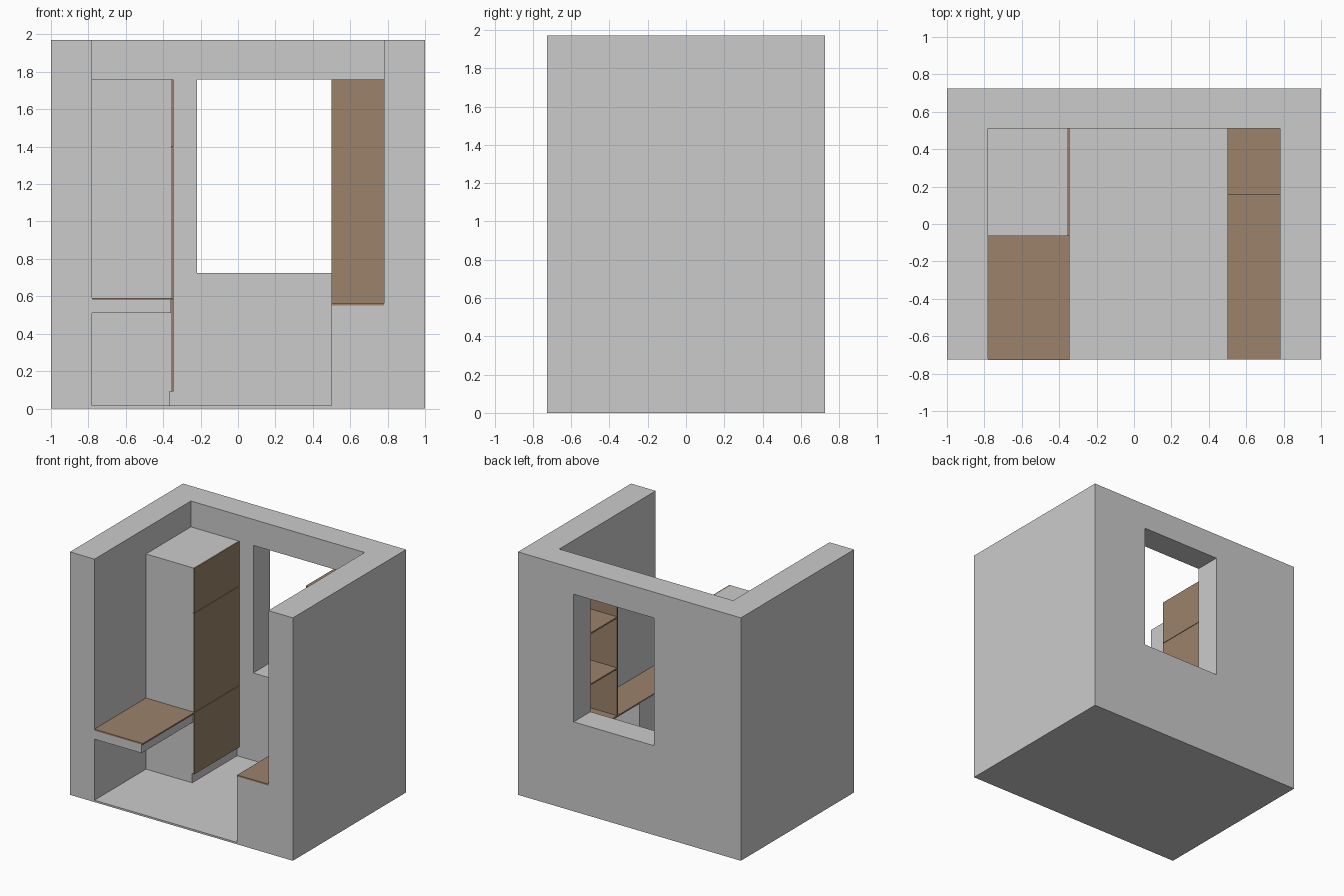
import bpy, bmesh
from mathutils import Vector

if "Cube" in bpy.data.objects:
    bpy.data.objects.remove(bpy.data.objects["Cube"])


def material(name, rgb):
    m = bpy.data.materials.new(name)
    m.diffuse_color = (*rgb, 1.0)
    m.use_nodes = True
    m.node_tree.nodes["Principled BSDF"].inputs["Base Color"].default_value = m.diffuse_color
    return m


GRAY = material("light_gray", (0.6, 0.6, 0.6))
BROWN = material("wood_brown", (0.33, 0.225, 0.145))


def box(name, x, y, z, mat=GRAY):
    """Box from (min, max) ranges on each axis."""
    bm = bmesh.new()
    bmesh.ops.create_cube(bm, size=1.0)
    for v in bm.verts:
        v.co = Vector([r[0] if c < 0 else r[1] for c, r in zip(v.co, (x, y, z))])
    me = bpy.data.meshes.new(name)
    bm.to_mesh(me)
    bm.free()
    me.materials.append(mat)
    ob = bpy.data.objects.new(name, me)
    bpy.context.collection.objects.link(ob)
    return ob


def cut(target, cutter):
    """Subtract the cutter and remove it."""
    mod = target.modifiers.new("cut", "BOOLEAN")
    mod.operation = "DIFFERENCE"
    mod.solver = "EXACT"
    mod.object = cutter
    cutter.hide_render = True
    bpy.context.view_layer.objects.active = target
    bpy.ops.object.modifier_apply(modifier=mod.name)
    bpy.data.objects.remove(cutter)


# Main dimensions
H, F, B = 1.97, -0.725, 0.725      # wall height, front and back planes
WL, WR, WB = -0.78, 0.78, 0.51     # inner faces of the walls
FLOOR = 0.015
TOP = 1.76                         # window head and cabinet tops
T = 0.012                          # board thickness

# Room shell: floor and three walls, open at the front and top, with a window
room = box("room_shell", (-1, 1), (F, B), (0, H))
cut(room, box("room_cutter", (WL, WR), (F - 0.5, WB), (FLOOR, H + 0.5)))
cut(room, box("window_cutter", (-0.22, 0.5), (0.3, 1.0), (0.725, TOP)))

# Wardrobe: body, plinth and three stacked doors
WF = -0.065
box("wardrobe_body", (WL, -0.357), (WF, WB), (0.09, TOP))
box("wardrobe_plinth", (WL, -0.365), (WF, WB), (FLOOR, 0.09))
for i, (z0, z1) in enumerate([(0.09, 0.588), (0.592, 1.395), (1.399, TOP)]):
    box(f"wardrobe_door_{i + 1}", (-0.357, -0.345), (WF, WB), (z0, z1), BROWN)

# Left wall counter: gray slab with a wooden top
box("counter_slab", (WL, -0.357), (F, WF), (0.51, 0.58))
box("counter_top", (WL, -0.345), (F - 0.002, WF), (0.58, 0.592), BROWN)

# Right desk: pedestal at the front, knee space behind, wooden top
box("desk_pedestal", (0.5, WR), (F, -0.12), (FLOOR, 0.55))
box("desk_top", (0.5, WR), (F, WB), (0.55, 0.562), BROWN)

# Shelf unit on the desk, open toward the room
SY = 0.155
box("shelf_front_panel", (0.5, WR), (SY, SY + T), (0.562, TOP), BROWN)
for i, z in enumerate((0.95, 1.364, TOP)):
    box(f"shelf_board_{i + 1}", (0.5, WR), (SY + T, WB), (z - T, z), BROWN)
